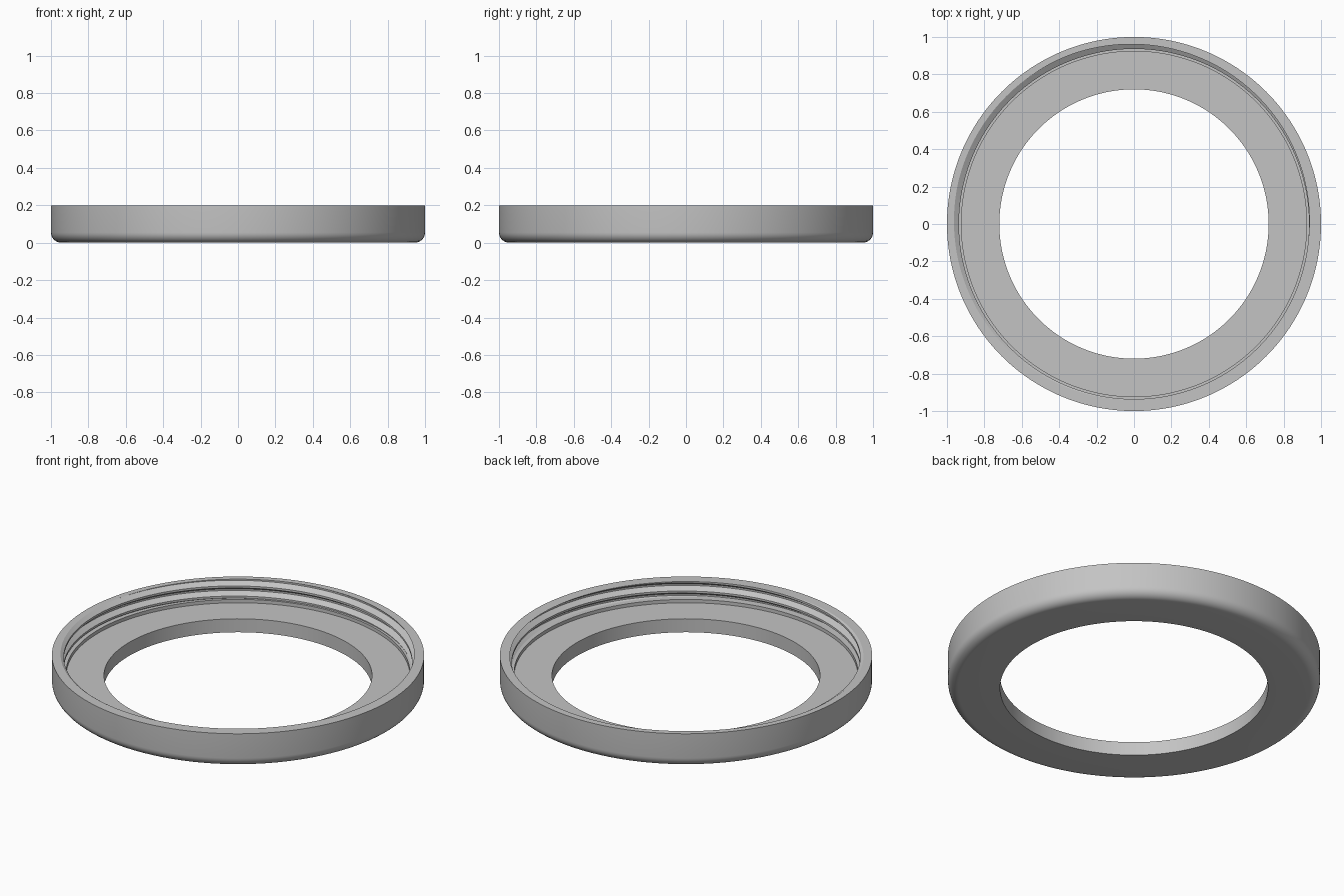
import bpy, bmesh, math

if "Cube" in bpy.data.objects:
    bpy.data.objects.remove(bpy.data.objects["Cube"], do_unlink=True)

SEGMENTS = 192
TOP, LEDGE, FLOOR = 0.2, 0.1, 0.08       # heights
HOLE, STEP, OUTER, FILLET = 0.72, 0.923, 1.0, 0.055   # radii
PITCH, CREST, ROOT = 0.06, 0.936, 0.966  # internal thread
CREST_AT = 0.147                         # crest height at angle zero
# corners of one thread turn: (fraction of pitch, radius)
TURN = [(-0.1, CREST), (0.1, CREST), (0.42, ROOT), (0.58, ROOT)]


def thread_radius(phase):
    """Radius of the trapezoid thread at a phase measured in pitches."""
    d = abs((phase + 0.5) % 1 - 0.5)
    t = min(max((d - 0.1) / 0.32, 0), 1)
    return CREST + (ROOT - CREST) * t


def thread_column(angle):
    """Thread corners from top to bottom, trimmed to the threaded wall."""
    start = CREST_AT + PITCH * angle / math.tau
    column = []
    for turn in range(3, -5, -1):
        for frac, _ in reversed(TURN):
            z = min(max(start + PITCH * (turn + frac), LEDGE), TOP)
            column.append((thread_radius((z - start) / PITCH), z))
    return column


# outer profile: hole edge, rounded lower corner, rim
outer = [(HOLE, 0)]
for i in range(9):
    a = math.pi / 2 * i / 8
    outer.append((OUTER - FILLET + FILLET * math.sin(a), FILLET - FILLET * math.cos(a)))
outer.append((OUTER, TOP))
inner = [(STEP, LEDGE), (STEP, FLOOR), (HOLE, FLOOR)]

# sweep the profile around; the last column is one whole turn further up
bm = bmesh.new()
columns = []
for s in range(SEGMENTS + 1):
    angle = math.tau * s / SEGMENTS
    profile = outer + thread_column(angle) + inner
    columns.append([bm.verts.new((r * math.cos(angle), r * math.sin(angle), z))
                    for r, z in profile])
for a, b in zip(columns, columns[1:]):
    for i in range(len(a)):
        j = (i + 1) % len(a)
        bm.faces.new((a[i], b[i], b[j], a[j]))
bmesh.ops.remove_doubles(bm, verts=bm.verts, dist=0.00002)
bmesh.ops.dissolve_degenerate(bm, edges=bm.edges, dist=0.00001)
bmesh.ops.recalc_face_normals(bm, faces=bm.faces)

mesh = bpy.data.meshes.new("threaded_ring")
bm.to_mesh(mesh)
bm.free()
ring = bpy.data.objects.new("threaded_ring", mesh)
bpy.context.collection.objects.link(ring)

# plain grey
grey = bpy.data.materials.new("grey")
grey.use_nodes = True
colour = (0.55, 0.55, 0.55, 1)
grey.diffuse_color = colour
grey.node_tree.nodes["Principled BSDF"].inputs["Base Color"].default_value = colour
mesh.materials.append(grey)

# smooth round walls, sharp thread and rim edges
bpy.ops.object.select_all(action="DESELECT")
ring.select_set(True)
bpy.context.view_layer.objects.active = ring
bpy.ops.object.shade_smooth_by_angle(angle=math.radians(30))
